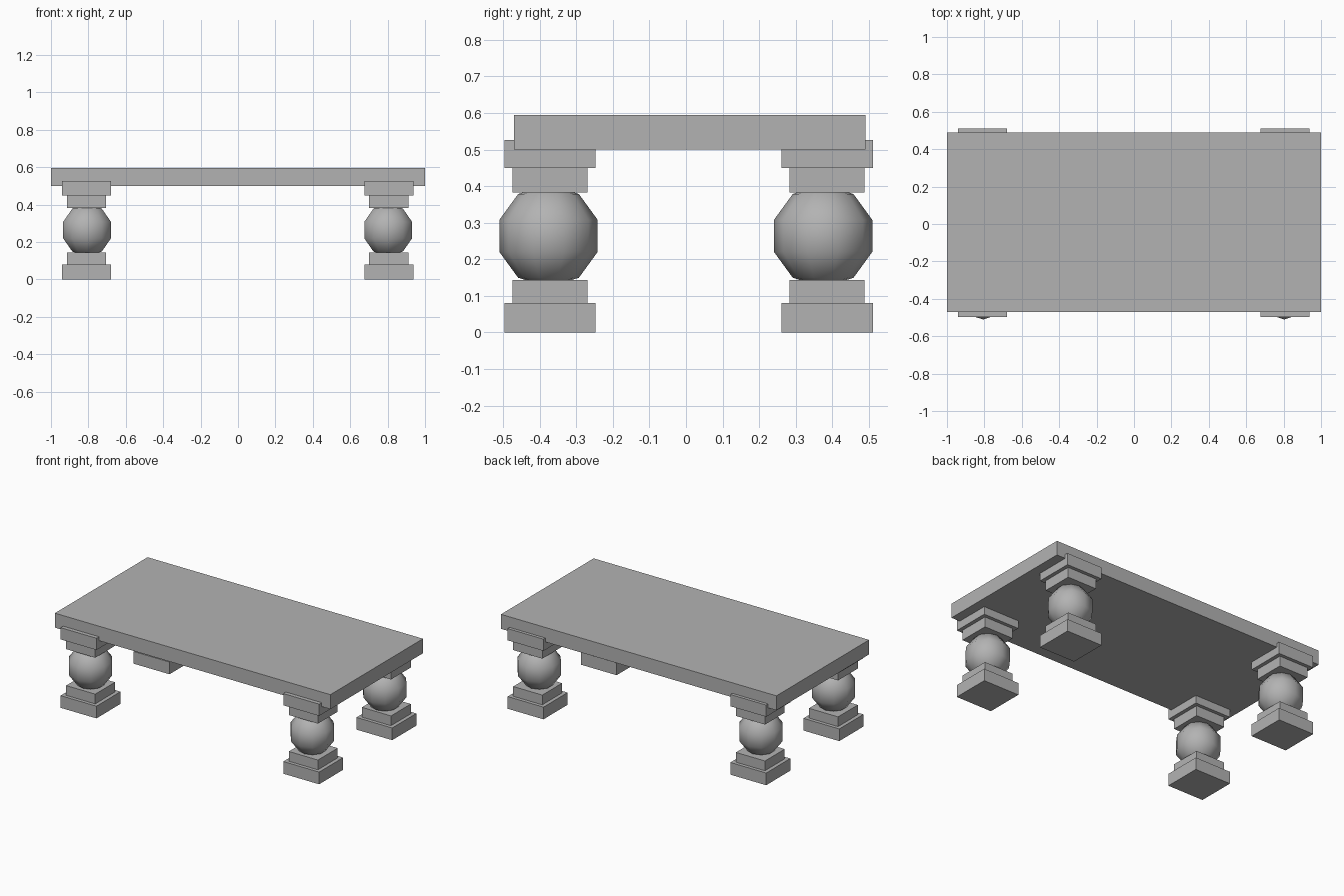
import bpy
import bmesh
import math
from mathutils import Matrix

if "Cube" in bpy.data.objects:
    bpy.data.objects.remove(bpy.data.objects["Cube"])

# Dark stone grey
stone = bpy.data.materials.new("stone_grey")
stone.diffuse_color = (0.45, 0.45, 0.45, 1)
stone.use_nodes = True
stone.node_tree.nodes["Principled BSDF"].inputs["Base Color"].default_value = stone.diffuse_color


def new_object(name, bm):
    mesh = bpy.data.meshes.new(name)
    bm.to_mesh(mesh)
    bm.free()
    mesh.materials.append(stone)
    obj = bpy.data.objects.new(name, mesh)
    bpy.context.collection.objects.link(obj)
    return obj


def block(name, cx, cy, sx, sy, z0, z1):
    bm = bmesh.new()
    bmesh.ops.create_cube(bm, size=1, matrix=Matrix.Translation((cx, cy, (z0 + z1) / 2))
                          @ Matrix.Diagonal((sx, sy, z1 - z0, 1)))
    return new_object(name, bm)


def ball(name, cx, cy, cz, radius):
    # ten-sided, five-ring sphere with a vertex line facing front and back
    bm = bmesh.new()
    bmesh.ops.create_uvsphere(bm, u_segments=10, v_segments=5, radius=radius)
    front = min(bm.verts, key=lambda v: v.co.y)
    turn = -math.pi / 2 - math.atan2(front.co.y, front.co.x)
    bmesh.ops.transform(bm, verts=bm.verts,
                        matrix=Matrix.Translation((cx, cy, cz)) @ Matrix.Rotation(turn, 4, 'Z'))
    for f in bm.faces:
        f.smooth = True
    return new_object(name, bm)


# Table top
block("table_top", 0, 0.01, 2.0, 0.961, 0.50, 0.595)

# Stepped blocks of a leg: name, x size, y size, bottom, top
STEPS = [
    ("foot", 0.26, 0.25, 0.0, 0.08),
    ("lower_step", 0.211, 0.205, 0.08, 0.144),
    ("upper_step", 0.211, 0.205, 0.383, 0.449),
    ("cap", 0.26, 0.25, 0.449, 0.526),
]

# Four legs
for side, x, ball_x in (("left", -0.81, -0.807), ("right", 0.807, 0.803)):
    for end, y, ball_y in (("front", -0.372, -0.376), ("back", 0.386, 0.375)):
        leg = f"{end}_{side}_leg"
        for part, sx, sy, z0, z1 in STEPS:
            block(f"{leg}_{part}", x, y, sx, sy, z0, z1)
        ball(f"{leg}_ball", ball_x, ball_y, 0.264, 0.1414)
